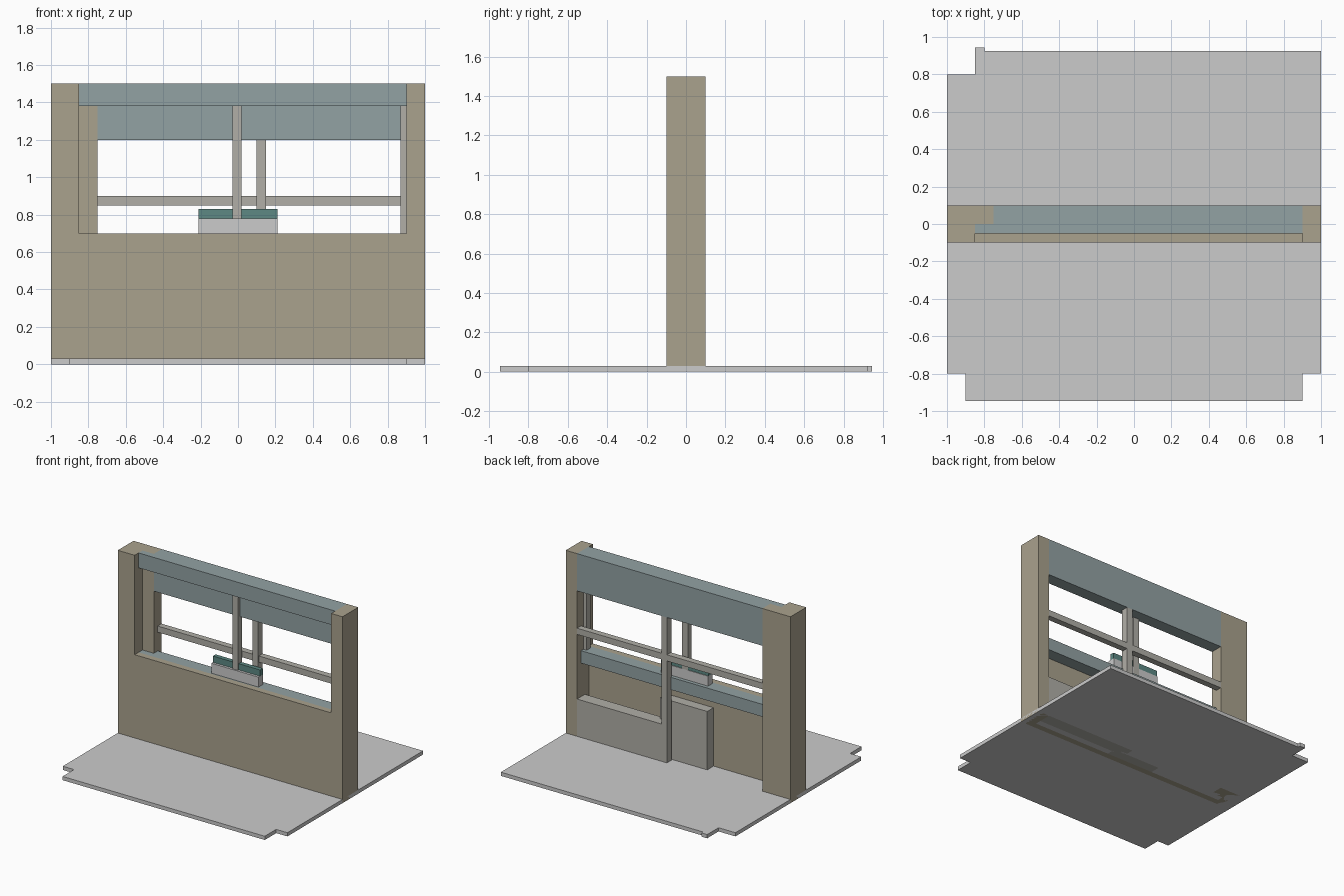
import bpy, bmesh

if "Cube" in bpy.data.objects:
    bpy.data.objects.remove(bpy.data.objects["Cube"])


def material(name, rgb):
    m = bpy.data.materials.new(name)
    m.diffuse_color = (*rgb, 1)
    m.use_nodes = True
    m.node_tree.nodes["Principled BSDF"].inputs["Base Color"].default_value = m.diffuse_color
    return m


TAN = material("tan_plaster", (0.40, 0.36, 0.27))
BLUE = material("blue_grey_plaster", (0.29, 0.36, 0.37))
TEAL = material("teal_paint", (0.11, 0.25, 0.23))
FRAME = material("frame_grey", (0.44, 0.43, 0.39))


def prism(name, outline, z0, z1, mat=None):
    """Extrude an XY outline from z0 to z1."""
    bm = bmesh.new()
    face = bm.faces.new([bm.verts.new((x, y, z0)) for x, y in outline])
    res = bmesh.ops.extrude_face_region(bm, geom=[face])
    top = [v for v in res["geom"] if isinstance(v, bmesh.types.BMVert)]
    bmesh.ops.translate(bm, verts=top, vec=(0, 0, z1 - z0))
    bmesh.ops.recalc_face_normals(bm, faces=bm.faces)
    mesh = bpy.data.meshes.new(name)
    bm.to_mesh(mesh)
    bm.free()
    ob = bpy.data.objects.new(name, mesh)
    bpy.context.collection.objects.link(ob)
    if mat:
        mesh.materials.append(mat)
    return ob


def box(name, x, y, z, mat=None):
    outline = [(x[0], y[0]), (x[1], y[0]), (x[1], y[1]), (x[0], y[1])]
    return prism(name, outline, z[0], z[1], mat)


# Floor slab with notched corners
prism("floor_slab", [(-1, -.8), (-.9, -.8), (-.9, -.945), (.9, -.945), (.9, -.8), (1, -.8),
                     (1, .925), (-.8, .925), (-.8, .945), (-.85, .945), (-.85, .8), (-1, .8)],
      0, .03)

# End posts: the left one is stepped, wider at the back
prism("left_post", [(-1, -.1), (-.85, -.1), (-.85, 0), (-.75, 0), (-.75, .1), (-1, .1)],
      0, 1.5, TAN)
box("right_post", (.9, 1), (-.1, .1), (0, 1.5), TAN)

# Front lower wall and the sill beam overhanging behind it
box("front_lower_wall", (-.85, .9), (-.1, -.05), (0, .7), TAN)
box("sill_beam", (-.85, .9), (-.05, .05), (.6, .7), BLUE)

# Stepped header
box("front_header", (-.85, .9), (-.05, 0), (1.38, 1.5), BLUE)
box("back_header", (-.75, .9), (0, .1), (1.2, 1.5), BLUE)

# Back low wall and door-side block
box("back_low_wall", (.15, .9), (0, .1), (0, .33), FRAME)
box("back_block", (-.21, .21), (-.05, .03), (0, .5), FRAME)

# Window framing
box("back_mullion", (.1, .15), (.04, .1), (0, 1.2), FRAME)
box("back_rail", (-.75, .9), (.05, .1), (.85, .9), FRAME)
box("front_mullion", (-.03, .02), (-.03, .02), (.7, 1.38), FRAME)
box("right_jamb", (.87, .9), (-.03, .02), (.7, 1.38), FRAME)

# Small box on the sill with its raised coloured strip
box("sill_box", (-.21, .21), (-.04, .02), (.7, .78))
box("sill_box_strip", (-.21, .21), (-.02, .015), (.78, .83), TEAL)
